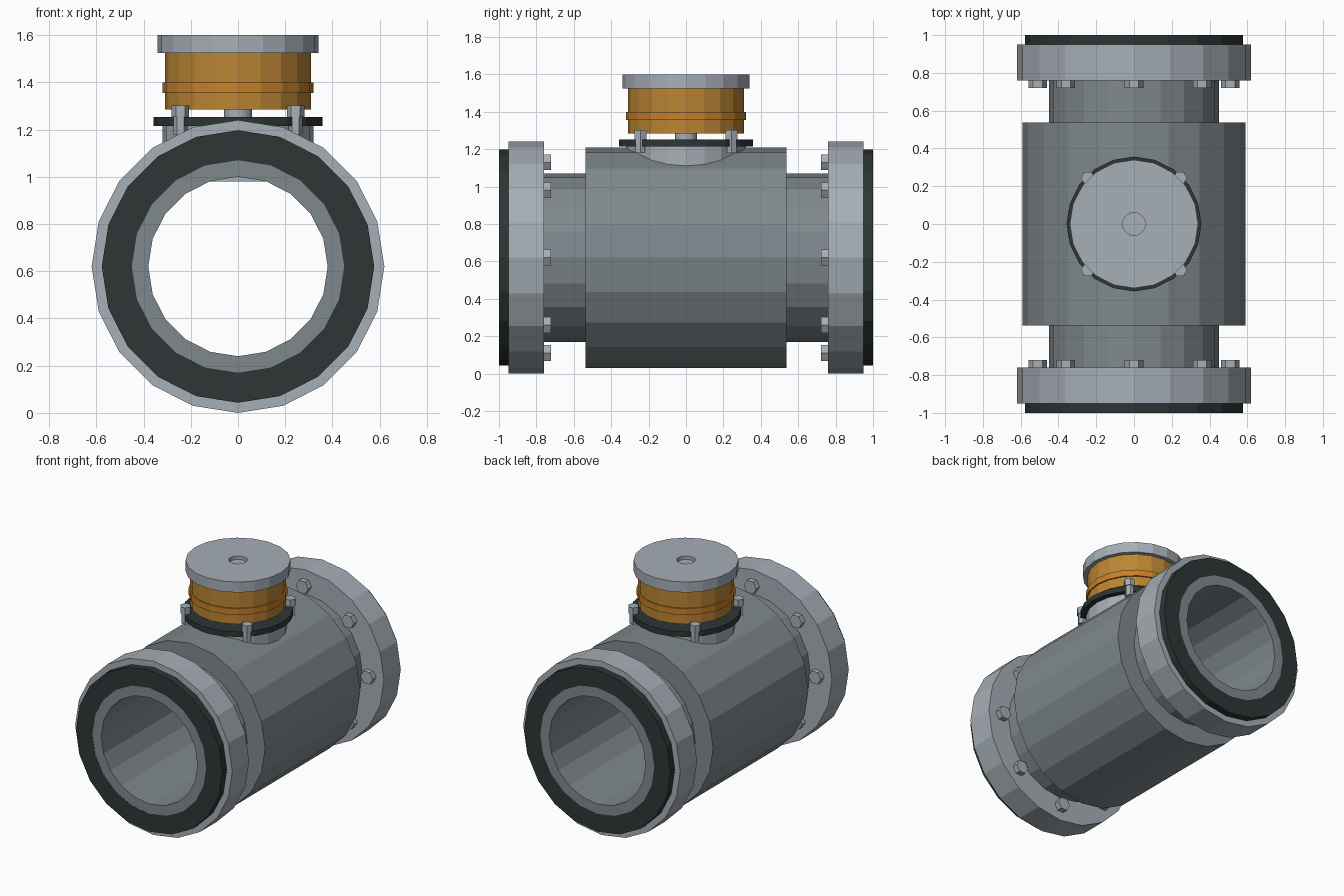
import bpy, bmesh, math
from mathutils import Matrix, Vector

if "Cube" in bpy.data.objects:
    bpy.data.objects.remove(bpy.data.objects["Cube"])


def material(name, rgb):
    m = bpy.data.materials.new(name)
    m.diffuse_color = (*rgb, 1)
    m.use_nodes = True
    m.node_tree.nodes["Principled BSDF"].inputs["Base Color"].default_value = m.diffuse_color
    return m


STEEL = material("dark steel", (0.215, 0.25, 0.27))
LIGHT = material("light steel", (0.38, 0.425, 0.47))
RUBBER = material("black rubber", (0.026, 0.037, 0.036))
BRASS = material("brass", (0.50, 0.235, 0.033))
BAND = material("orange band", (0.58, 0.215, 0.022))

AXIS_Z = 0.62  # height of the pipe centre line


def lathe(name, profile, mat, sides=20, along_y=False, loc=(0, 0, 0), turn=0.0):
    """Revolve a closed (radius, height) outline about z, or about y."""
    bm = bmesh.new()
    rings = []
    for k in range(sides):
        a = 2 * math.pi * k / sides + turn
        rings.append([bm.verts.new((r * math.cos(a), r * math.sin(a), h)) for r, h in profile])
    n = len(profile)
    for k in range(sides):
        a, b = rings[k], rings[(k + 1) % sides]
        for i in range(n):
            j = (i + 1) % n
            if profile[i][0] == 0 and profile[j][0] == 0:
                continue
            bm.faces.new((a[i], b[i], b[j], a[j]))
    bmesh.ops.remove_doubles(bm, verts=bm.verts, dist=1e-5)
    if along_y:
        bmesh.ops.transform(bm, matrix=Matrix.Rotation(-math.pi / 2, 4, 'X'), verts=bm.verts)
    bmesh.ops.translate(bm, vec=Vector(loc), verts=bm.verts)
    bmesh.ops.recalc_face_normals(bm, faces=bm.faces)
    mesh = bpy.data.meshes.new(name)
    bm.to_mesh(mesh)
    bm.free()
    mesh.materials.append(mat)
    ob = bpy.data.objects.new(name, mesh)
    bpy.context.collection.objects.link(ob)
    return ob


def tube(inner, outer, lo, hi):
    return [(inner, lo), (outer, lo), (outer, hi), (inner, hi)]


def solid(r, lo, hi):
    return tube(0, r, lo, hi)


# Main pipe and the thicker housing around it
centre = (0, 0, AXIS_Z)
lathe("pipe", tube(0.38, 0.45, -1.0, 1.0), STEEL, along_y=True, loc=centre)
lathe("housing", tube(0.44, 0.59, -0.537, 0.537), STEEL, along_y=True, loc=centre)

# Flanges, end gaskets and flange bolts at both ends
for side, end in ((-1, "front"), (1, "back")):
    lathe(end + "_flange", tube(0.44, 0.62, -0.095, 0.095), LIGHT,
          along_y=True, loc=(0, side * 0.855, AXIS_Z))
    lathe(end + "_gasket", tube(0.45, 0.577, -0.026, 0.025), RUBBER,
          along_y=True, loc=(0, side * 0.975, AXIS_Z))
    for k in range(8):
        a = math.pi * k / 4
        lathe(f"{end}_flange_bolt_{k + 1}", solid(0.049, -0.021, 0.021), LIGHT, 6, True,
              (0.51 * math.cos(a), side * 0.742, AXIS_Z + 0.51 * math.sin(a)))

# Branch boss, its gasket and the stem above
lathe("branch_boss", solid(0.32, 0.98, 1.215), LIGHT)
lathe("branch_gasket", solid(0.357, 1.215, 1.253), RUBBER)
lathe("stem", solid(0.06, 1.25, 1.29), LIGHT)

# Brass collar with a raised band
lathe("collar", solid(0.31, 1.285, 1.527), BRASS)
lathe("collar_band", tube(0.30, 0.32, 1.355, 1.4), BAND)

# Cap with a shallow centre recess
lathe("cap", [(0, 1.525), (0.34, 1.525), (0.34, 1.6), (0.06, 1.6), (0.06, 1.575), (0, 1.575)], LIGHT)

# Four bolts clamping the branch gasket
for k in range(4):
    a = math.pi / 4 + math.pi / 2 * k
    lathe(f"branch_bolt_{k + 1}",
          [(0, 1.18), (0.03, 1.18), (0.03, 1.253), (0.037, 1.253), (0.037, 1.302), (0, 1.302)],
          LIGHT, 6, loc=(0.345 * math.cos(a), 0.345 * math.sin(a), 0))
